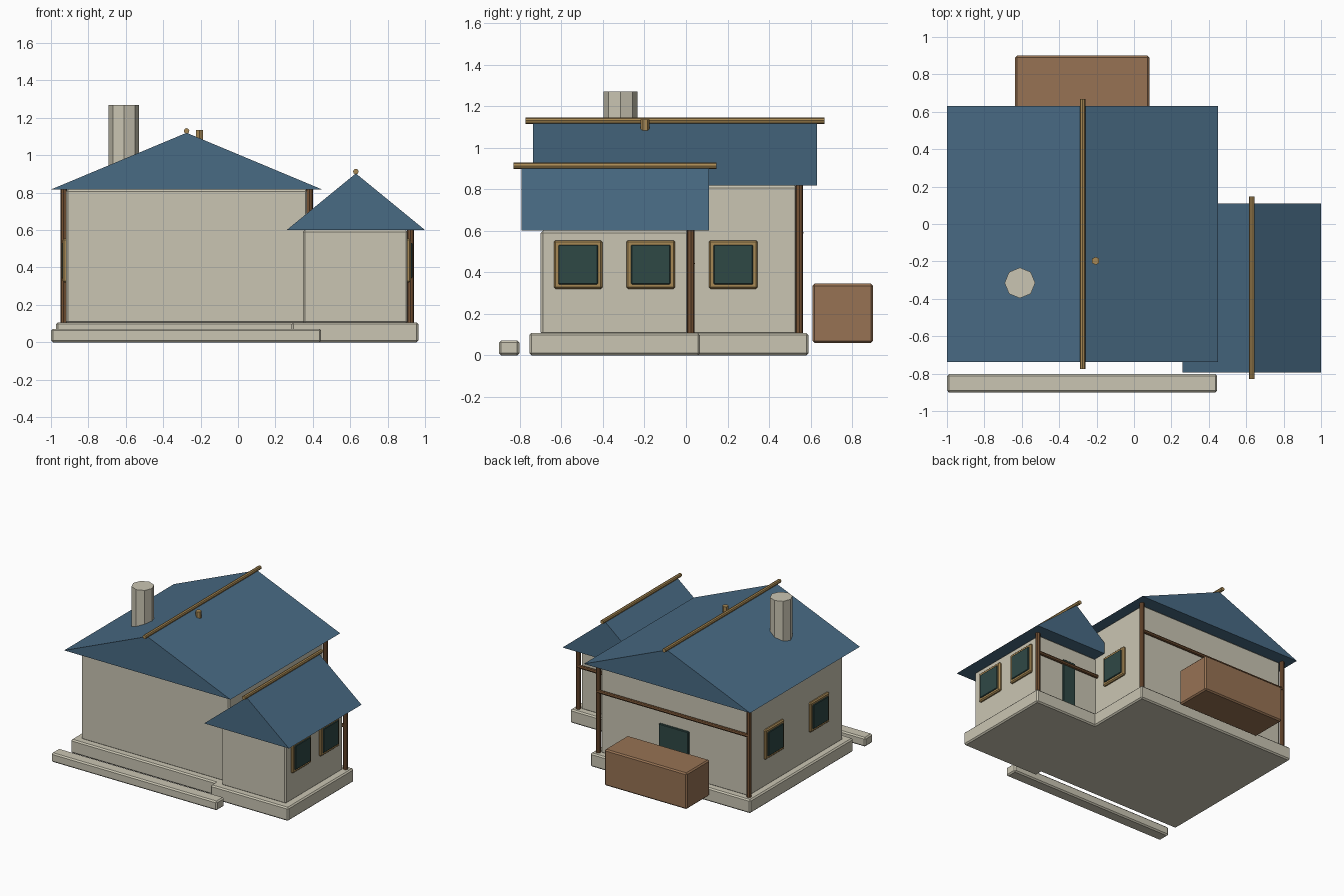
import bpy
import bmesh
from mathutils import Matrix, Vector

cube = bpy.data.objects.get("Cube")
if cube:
    bpy.data.objects.remove(cube, do_unlink=True)


def material(name, rgb):
    m = bpy.data.materials.new(name)
    m.use_nodes = True
    m.diffuse_color = (*rgb, 1)
    m.node_tree.nodes["Principled BSDF"].inputs["Base Color"].default_value = (*rgb, 1)
    return m


CREAM = material("cream_plaster", (0.59, 0.56, 0.45))
BLUE = material("blue_roofing", (0.065, 0.145, 0.23))
DARK_WOOD = material("dark_wood", (0.18, 0.085, 0.035))
CRATE_WOOD = material("crate_wood", (0.31, 0.17, 0.088))
GOLD_WOOD = material("golden_wood", (0.39, 0.25, 0.09))
GLASS = material("dark_teal_glass", (0.028, 0.065, 0.06))


def finish(name, bm, mat):
    mesh = bpy.data.meshes.new(name)
    bm.to_mesh(mesh)
    bm.free()
    mesh.materials.append(mat)
    ob = bpy.data.objects.new(name, mesh)
    bpy.context.collection.objects.link(ob)
    return ob


def box(name, mat, xs, ys, zs, bevel=0.01):
    spans = (xs, ys, zs)
    centre = Vector([(a + b) / 2 for a, b in spans])
    size = Vector([b - a for a, b in spans])
    bm = bmesh.new()
    bmesh.ops.create_cube(bm, size=1, matrix=Matrix.Translation(centre) @ Matrix.Diagonal(size.to_4d()))
    ob = finish(name, bm, mat)
    if bevel:
        mod = ob.modifiers.new("edge_bevel", "BEVEL")
        mod.width = bevel
        mod.segments = 1
    return ob


def pole(name, mat, start, end, radius, sides=8):
    start, end = Vector(start), Vector(end)
    axis = end - start
    turn = axis.to_track_quat("Z", "Y").to_matrix().to_4x4()
    bm = bmesh.new()
    bmesh.ops.create_cone(bm, cap_ends=True, segments=sides, radius1=radius, radius2=radius,
                          depth=axis.length,
                          matrix=Matrix.Translation((start + end) / 2) @ turn)
    return finish(name, bm, mat)


def gable_roof(name, xs, ys, eave, ridge):
    # Triangular profile extruded from front to back
    bm = bmesh.new()
    mid = sum(xs) / 2
    profile = [(xs[0], eave), (xs[1], eave), (mid, ridge)]
    face = bm.faces.new([bm.verts.new((x, ys[0], z)) for x, z in profile])
    new = bmesh.ops.extrude_face_region(bm, geom=[face])["geom"]
    verts = [v for v in new if isinstance(v, bmesh.types.BMVert)]
    bmesh.ops.translate(bm, verts=verts, vec=(0, ys[1] - ys[0], 0))
    bmesh.ops.recalc_face_normals(bm, faces=bm.faces)
    finish(name, bm, BLUE)
    pole(name + "_ridge_pole", GOLD_WOOD, (mid, ys[0] - 0.037, ridge + 0.01),
         (mid, ys[1] + 0.037, ridge + 0.01), 0.015)


def window(name, wall_x, side, y, z=0.437):
    def plate(part, mat, half, inner, outer, bevel):
        xs = sorted((wall_x + side * inner, wall_x + side * outer))
        box(f"{name}_{part}", mat, xs, (y - half, y + half), (z - half, z + half), bevel)

    plate("frame", GOLD_WOOD, 0.117, -0.01, 0.018, 0.008)
    plate("glass", GLASS, 0.095, 0, 0.025, 0.004)


def house_block(name, xs, ys, top, base_xs, base_ys, roof_xs, roof_ys, ridge, beam_z, post_xs):
    box(name + "_foundation", CREAM, base_xs, base_ys, (0, 0.107))
    box(name + "_walls", CREAM, xs, ys, (0.1, top))
    gable_roof(name + "_roof", roof_xs, roof_ys, top, ridge)
    # Timber posts and cross beam on the back wall
    back = ys[1] + 0.011
    for i, x in enumerate(post_xs):
        pole(f"{name}_back_post_{i + 1}", DARK_WOOD, (x, back, 0.105), (x, back, top), 0.018)
    pole(name + "_back_beam", DARK_WOOD, (xs[0] - 0.01, back + 0.006, beam_z),
         (xs[1] + 0.01, back + 0.006, beam_z), 0.014)
    # Back door
    mid, half = (xs[0] + xs[1]) / 2, (xs[1] - xs[0]) * 0.1
    box(name + "_back_door", GLASS, (mid - half, mid + half), (ys[1] - 0.01, ys[1] + 0.015),
        (0.105, 0.475), 0.004)


# Main house and side wing
house_block("main_house", (-0.92, 0.37), (-0.64, 0.535), 0.817, (-0.973, 0.423), (-0.695, 0.59),
            (-1, 0.45), (-0.737, 0.63), 1.12, 0.59, (-0.932, 0.382))
house_block("side_wing", (0.347, 0.907), (-0.7, 0.012), 0.6, (0.287, 0.965), (-0.755, 0.067),
            (0.26, 1), (-0.793, 0.11), 0.903, 0.443, (0.922,))

# Windows
for label, y in (("front", -0.333), ("back", 0.228)):
    window(f"main_left_{label}_window", -0.92, -1, y)
window("main_side_window", 0.37, 1, 0.228)
for label, y in (("front", -0.52), ("back", -0.17)):
    window(f"wing_{label}_window", 0.907, 1, y)

# Chimney, roof peg, front step and storage crate
pole("chimney", CREAM, (-0.61, -0.315, 0.85), (-0.61, -0.315, 1.27), 0.082)
pole("roof_peg", GOLD_WOOD, (-0.205, -0.197, 1.03), (-0.205, -0.197, 1.135), 0.022, 6)
box("front_step", CREAM, (-1, 0.445), (-0.9, -0.803), (0, 0.072))
box("storage_crate", CRATE_WOOD, (-0.635, 0.083), (0.61, 0.9), (0.06, 0.345))
